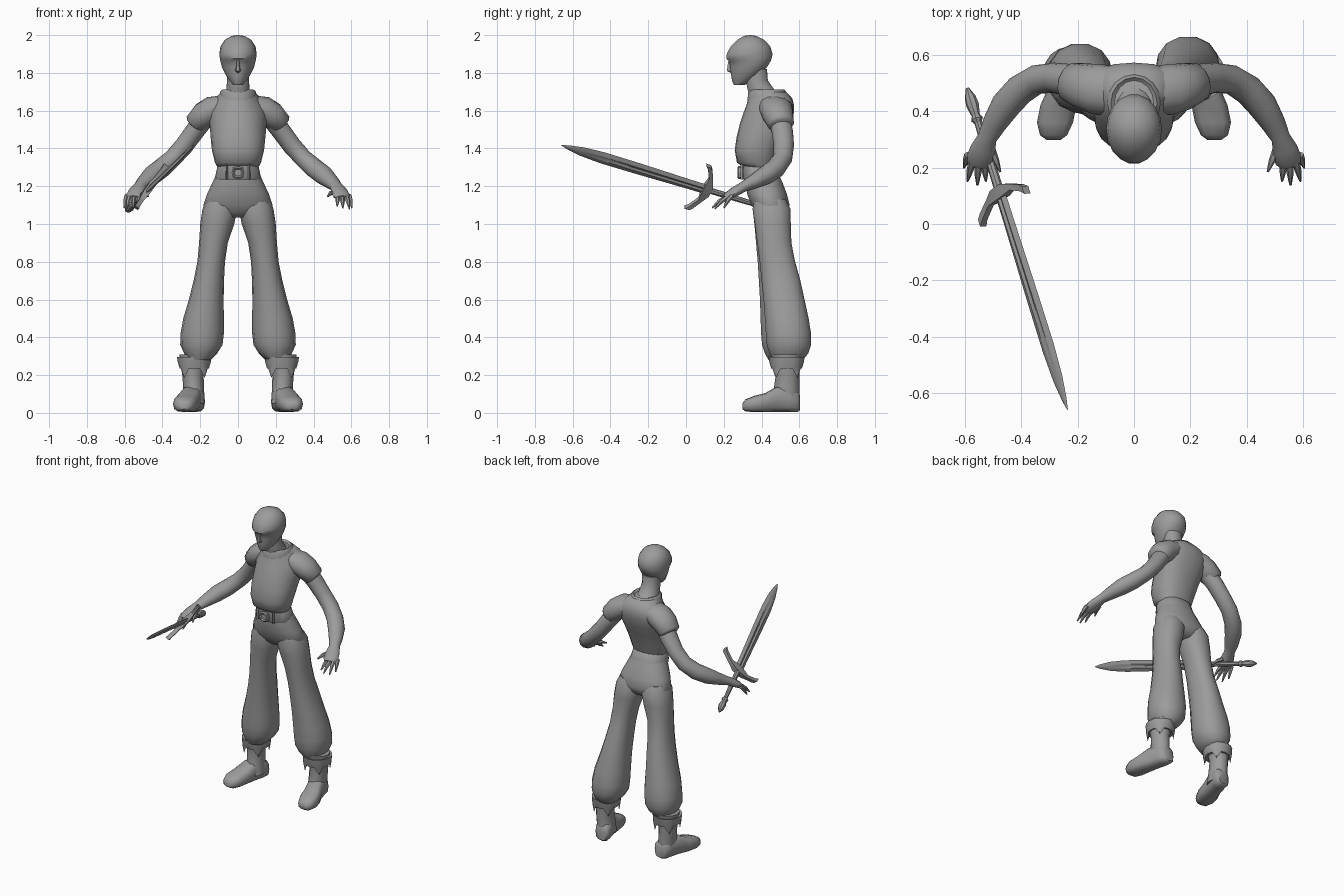
import bpy, bmesh, math
from mathutils import Vector, Matrix

grey = bpy.data.materials.new("grey clay")
grey.diffuse_color = (0.33, 0.33, 0.33, 1)


def finish(name, bm, angle=50):
    bmesh.ops.recalc_face_normals(bm, faces=bm.faces)
    me = bpy.data.meshes.new(name)
    bm.to_mesh(me)
    bm.free()
    me.materials.append(grey)
    for p in me.polygons:
        p.use_smooth = True
    me.set_sharp_from_angle(angle=math.radians(angle))
    ob = bpy.data.objects.new(name, me)
    bpy.context.collection.objects.link(ob)
    return ob


def loft(name, rings, side=1, angle=50):
    """Skin a list of equal-sized point rings and cap both ends."""
    bm = bmesh.new()
    rows = [[bm.verts.new((p[0] * side, p[1], p[2])) for p in r] for r in rings]
    n = len(rows[0])
    for a, b in zip(rows, rows[1:]):
        for i in range(n):
            bm.faces.new((a[i], a[(i + 1) % n], b[(i + 1) % n], b[i]))
    bm.faces.new(rows[0])
    bm.faces.new(rows[-1])
    return finish(name, bm, angle)


def oval(c, u, v, n=14, power=1.0, skew=0.0):
    """Ring around c with half axes u and v; skew widens the +v side."""
    c, u, v = Vector(c), Vector(u), Vector(v)
    out = []
    for i in range(n):
        a = 2 * math.pi * i / n
        x = math.copysign(abs(math.cos(a)) ** power, math.cos(a))
        y = math.copysign(abs(math.sin(a)) ** power, math.sin(a))
        out.append(c + u * x * (1 + skew * y) + v * y)
    return out


def level(z, yf, yb, xa, xb, **kw):
    """Horizontal ring filling yf..yb and xa..xb at height z."""
    return oval(((xa + xb) / 2, (yf + yb) / 2, z), ((xb - xa) / 2, 0, 0),
                (0, (yb - yf) / 2, 0), **kw)


def tube(name, pts, side=1, n=10):
    """Tube through (x, y, z, width, thickness) stations."""
    ps = [Vector(p[:3]) for p in pts]
    rings = []
    for i, p in enumerate(pts):
        t = (ps[min(i + 1, len(ps) - 1)] - ps[max(i - 1, 0)]).normalized()
        u = t.cross(Vector((0, 0, 1))).normalized()
        rings.append(oval(ps[i], u * p[3], u.cross(t) * p[4], n))
    return loft(name, rings, side)


# Head: z, front y, back y, half width
loft("head", [level(z, f, b, -w, w, n=18, skew=k) for z, f, b, w, k in [
    (1.735, .255, .31, .024, 0), (1.755, .243, .345, .042, .1), (1.79, .238, .395, .066, .15),
    (1.83, .232, .43, .085, .15), (1.862, .228, .45, .093, .1), (1.875, .212, .455, .096, .05),
    (1.90, .214, .46, .099, 0), (1.94, .235, .448, .093, 0), (1.975, .27, .415, .07, 0),
    (1.995, .305, .375, .035, 0), (2.0, .335, .345, .005, 0)]])
# Nose ridge
loft("nose", [level(z, f, .27, -w, w, n=6) for z, f, w in [
    (1.80, .235, .008), (1.81, .212, .017), (1.84, .217, .012), (1.875, .222, .01)]])
loft("neck", [level(z, f, b, -w, w) for z, f, b, w in [
    (1.82, .33, .43, .06), (1.76, .315, .435, .058), (1.71, .325, .47, .062), (1.66, .34, .53, .08)]])

# Shirt body, broad at the back of the shoulders
loft("shirt", [level(z, f, b, -w, w, n=20, power=.85, skew=k) for z, f, b, w, k in [
    (1.30, .305, .465, .108, 0), (1.325, .27, .475, .122, 0), (1.39, .258, .495, .138, 0),
    (1.46, .268, .525, .145, .05), (1.53, .285, .555, .150, .15), (1.59, .305, .572, .155, .25),
    (1.63, .32, .572, .142, .3), (1.665, .33, .563, .115, .25), (1.70, .345, .53, .088, .1)]])
# Folded collar running round the neck opening
loft("collar", [level(z, f, b, -w, w, n=16) for z, f, b, w in [
    (1.655, .325, .545, .098), (1.70, .33, .53, .095), (1.712, .338, .52, .082), (1.69, .35, .50, .06)]])

# Belt, buckle and loops
loft("belt", [level(z, f, b, -w, w, n=18, power=.85) for z, f, b, w in [
    (1.235, .30, .50, .122), (1.245, .293, .498, .122), (1.31, .29, .478, .108), (1.315, .30, .47, .102)]])
loft("buckle", [oval((0, y, 1.272), (r, 0, 0), (0, 0, r), n=8, power=.7) for y, r in [
    (.30, .034), (.278, .034), (.272, .026), (.28, .018)]], angle=30)
for s in (1, -1):
    loft("belt_loop", [level(z, .288, .31, .054, .066, n=4) for z in (1.235, 1.32)], s)

# Trouser seat
loft("trouser_seat", [level(z, f, b, -w, w, n=18, power=.9) for z, f, b, w in [
    (1.29, .305, .48, .104), (1.22, .312, .512, .135), (1.16, .322, .535, .163),
    (1.10, .345, .55, .183), (1.06, .37, .535, .165), (1.035, .40, .51, .10)]])

for s in (1, -1):
    # Baggy trouser leg gathered at the boot; the right one stands slightly forward
    legs = []
    for z, f, b, xa, xb in [
            (1.13, .36, .53, .015, .165), (1.08, .35, .555, .004, .188), (1.0, .362, .557, .02, .2),
            (.90, .375, .56, .054, .206), (.80, .388, .58, .069, .215), (.70, .398, .608, .074, .235),
            (.60, .408, .63, .076, .26), (.50, .415, .652, .075, .29), (.42, .42, .665, .075, .304),
            (.36, .425, .665, .082, .306), (.315, .44, .65, .11, .285), (.28, .46, .62, .145, .265)]:
        d = -.025 * max(0, min(1, (1.05 - z) / .6)) * (s < 0)
        legs.append(level(z, f + d, b + d, xa, xb, power=.9))
    loft("trouser_leg", legs, s)

    # Boot: shaft, foot and split turned-down cuff
    loft("boot_shaft", [level(z, f, b, xa, xb, n=12) for z, f, b, xa, xb in [
        (.05, .455, .60, .175, .285), (.13, .465, .602, .18, .29), (.20, .475, .60, .182, .295),
        (.26, .465, .605, .165, .305), (.31, .455, .615, .15, .31)]], s)
    loft("boot_foot", [oval((x, y, (za + zb) / 2), (w, 0, 0), (0, 0, (zb - za) / 2),
                            n=12, power=.7) for y, x, w, za, zb in [
        (.298, .285, .025, .02, .05), (.315, .285, .048, .008, .072), (.36, .28, .064, .004, .09),
        (.42, .268, .064, .004, .105), (.48, .25, .056, .004, .14), (.55, .232, .055, .004, .14),
        (.59, .225, .05, .004, .12), (.604, .222, .035, .015, .09)]], s)
    cuff = []
    for z, grow, drop in [(.235, .004, .05), (.27, .014, .03), (.295, .018, .0), (.29, .006, .0)]:
        ring = level(z, .455 - grow, .61 + grow, .158 - grow, .305 + grow, n=16)
        for i, p in enumerate(ring):
            p.z -= drop * (1 if i in (10, 14, 2, 6) else 0)
        cuff.append(ring)
    loft("boot_cuff", cuff, s, 35)

    # Short sleeve, bare arm and palm
    tube("sleeve", [(.07, .47, 1.635, .085, .05), (.13, .478, 1.605, .09, .075),
                    (.18, .488, 1.575, .083, .073), (.225, .503, 1.53, .072, .062),
                    (.232, .505, 1.522, .055, .05)], s, 12)
    tube("arm", [(.17, .49, 1.57, .06, .055), (.23, .51, 1.49, .058, .052),
                 (.285, .518, 1.415, .054, .05), (.345, .512, 1.348, .052, .049),
                 (.405, .475, 1.295, .054, .052), (.455, .42, 1.257, .053, .051),
                 (.495, .355, 1.222, .043, .038), (.52, .305, 1.198, .034, .028),
                 (.535, .265, 1.175, .045, .027), (.548, .225, 1.15, .048, .022),
                 (.553, .205, 1.138, .035, .014)], s, 12)
    # Fingers and thumb: knuckle then tip
    for a, b in [((.588, .245, 1.15), (.603, .20, 1.085)), ((.573, .225, 1.145), (.59, .152, 1.08)),
                 ((.552, .215, 1.14), (.555, .138, 1.085)), ((.53, .22, 1.142), (.525, .152, 1.095)),
                 ((.505, .265, 1.165), (.474, .185, 1.145))]:
        a, b = Vector(a), Vector(b)
        m = a.lerp(b, .5) + Vector((0, 0, .008))
        tube("finger", [(*a, .014, .014), (*m, .012, .012), (*b, .004, .004)], s, 6)

# Sword frame: x along the guard, y along the blade, origin at the guard
d = Vector((.24, -.77, .235)).normalized()
g = Vector((.15, .12, .215))
g = (g - d * g.dot(d)).normalized()
frame = Matrix((g, d, g.cross(d))).transposed().to_4x4()
frame.translation = (-.475, .11, 1.182)


def blade_ring(y, w, t, ridge):
    """Fullered diamond section at distance y along the blade."""
    pts = [(w, 0), (w * .35, t), (0, t * ridge), (-w * .35, t), (-w, 0),
           (-w * .35, -t), (0, -t * ridge), (w * .35, -t)]
    return [(x, y, z) for x, z in pts]


sword = [loft("sword_blade", [blade_ring(*r) for r in [
    (0, .03, .010, .4), (.12, .031, .010, .4), (.40, .036, .009, .4), (.60, .037, .008, .6),
    (.72, .029, .007, 1), (.80, .014, .005, 1), (.838, .002, .001, 1)]], angle=25)]
# Cross guard sweeping towards the blade with flared ends
sword.append(loft("sword_guard", [
    [(x, y - h, -t), (x, y + h, -t), (x, y + h, t), (x, y - h, t)] for x, y, h, t in [
        (-.148, .052, .014, .014), (-.13, .036, .013, .012), (-.07, .006, .012, .012),
        (-.03, 0, .022, .018), (.03, 0, .022, .018), (.07, .006, .012, .012),
        (.13, .036, .013, .012), (.148, .052, .014, .014)]], angle=30))
# Grip with a swollen, pointed pommel
sword.append(loft("sword_grip", [oval((0, y, 0), (r, 0, 0), (0, 0, r), n=8) for y, r in [
    (0, .017), (-.10, .016), (-.20, .015), (-.27, .013), (-.285, .022), (-.30, .015),
    (-.34, .023), (-.37, .02), (-.405, .006)]], angle=30))
for ob in sword:
    ob.matrix_world = frame
